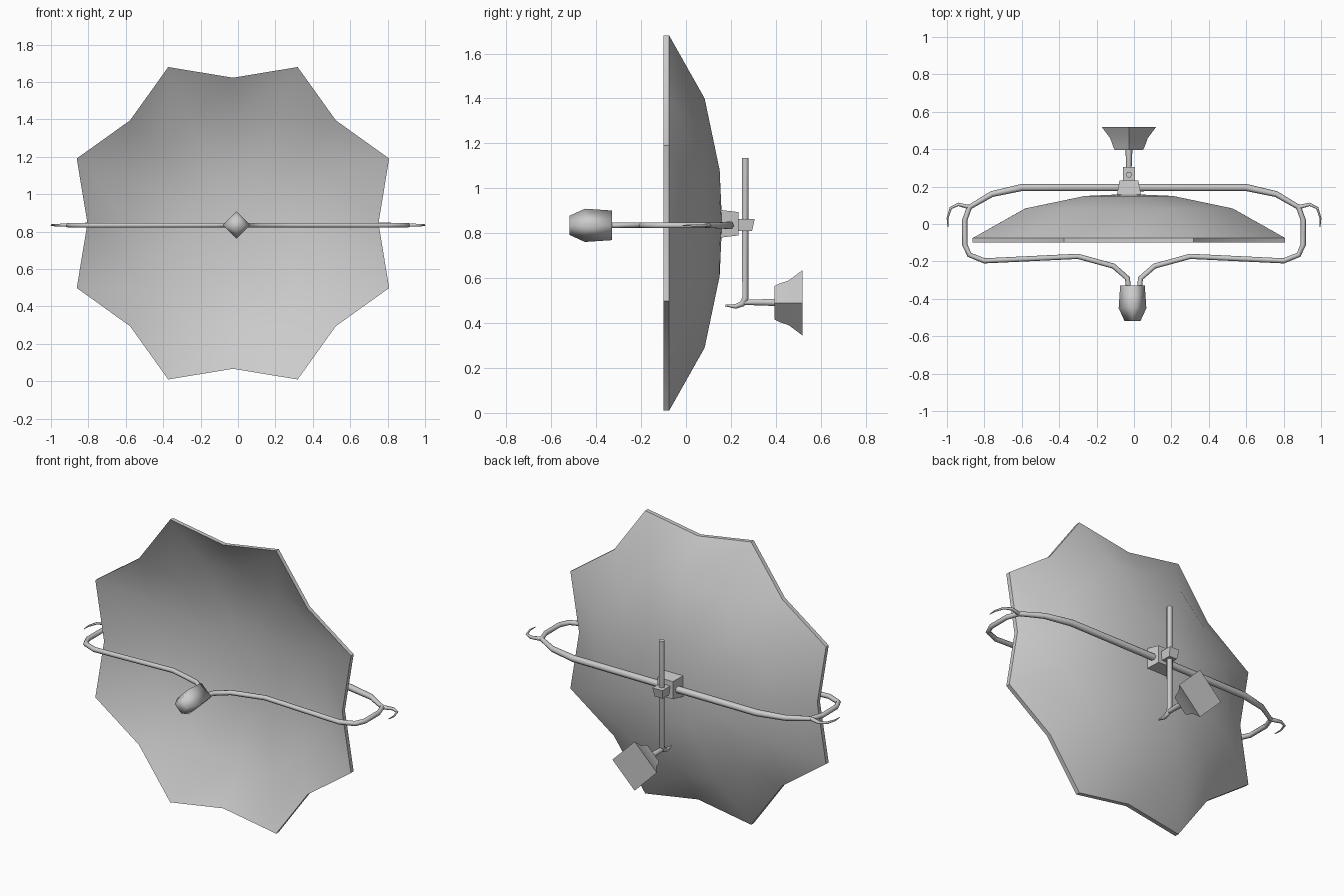
import bpy, bmesh
from math import pi, sin, cos, radians
from mathutils import Vector

if "Cube" in bpy.data.objects:
    bpy.data.objects.remove(bpy.data.objects["Cube"])

grey = bpy.data.materials.new("light_grey")
grey.use_nodes = True
grey.diffuse_color = (0.6, 0.6, 0.6, 1)
grey.node_tree.nodes["Principled BSDF"].inputs["Base Color"].default_value = (0.6, 0.6, 0.6, 1)

CX = -0.027      # centre of the dish and mount
ARM_Z = 0.835    # height of the arms


def finish(obj, angle):
    obj.data.materials.clear()
    obj.data.materials.append(grey)
    bpy.ops.object.select_all(action='DESELECT')
    obj.select_set(True)
    bpy.context.view_layer.objects.active = obj
    bpy.ops.object.shade_smooth_by_angle(angle=radians(angle))
    return obj


def loft(name, rings, angle=30):
    """Closed solid through a list of rings of points."""
    bm = bmesh.new()
    loops = [[bm.verts.new(p) for p in ring] for ring in rings]
    n = len(loops[0])
    for a, b in zip(loops, loops[1:]):
        for i in range(n):
            j = (i + 1) % n
            bm.faces.new((a[i], a[j], b[j], b[i]))
    bm.faces.new(loops[0])
    bm.faces.new(loops[-1])
    bmesh.ops.recalc_face_normals(bm, faces=bm.faces)
    mesh = bpy.data.meshes.new(name)
    bm.to_mesh(mesh)
    bm.free()
    obj = bpy.data.objects.new(name, mesh)
    bpy.context.collection.objects.link(obj)
    return finish(obj, angle)


def diamond(x, y, z, r):
    return [(x + r, y, z), (x, y, z + r), (x - r, y, z), (x, y, z - r)]


def rect_y(x, y, z, w, h):
    return [(x - w, y, z - h), (x + w, y, z - h), (x + w, y, z + h), (x - w, y, z + h)]


def rect_z(x, y, z, w, d):
    return [(x - w, y - d, z), (x + w, y - d, z), (x + w, y + d, z), (x - w, y + d, z)]


def tube(name, points, radii):
    """Round tube along a path, with a radius at each point."""
    curve = bpy.data.curves.new(name, 'CURVE')
    curve.dimensions = '3D'
    curve.bevel_depth = 1
    curve.bevel_resolution = 1
    curve.use_fill_caps = True
    spline = curve.splines.new('POLY')
    spline.points.add(len(points) - 1)
    for p, co, r in zip(spline.points, points, radii):
        p.co = (*co, 1)
        p.radius = r
    obj = bpy.data.objects.new(name, curve)
    bpy.context.collection.objects.link(obj)
    bpy.ops.object.select_all(action='DESELECT')
    obj.select_set(True)
    bpy.context.view_layer.objects.active = obj
    bpy.ops.object.convert(target='MESH')
    return finish(bpy.context.object, 65)


# Star-edged concave dish: tips and notches alternate around the rim
def dish_ring(y, tip, notch):
    ring = []
    for k in range(16):
        a = pi / 8 * (k + 1)
        r = notch if k % 2 else tip
        ring.append((CX + r * cos(a), y, 0.845 + r * sin(a)))
    return ring


profile = [(0.158, 0.06, 0.056), (0.15, 0.254, 0.235), (0.083, 0.6, 0.555), (-0.075, 0.904, 0.778)]
back = [dish_ring(*p) for p in profile]
front = [dish_ring(y - 0.025, a, b) for y, a, b in reversed(profile)]
loft("dish", back + front, 50)

# Feed horn in front of the dish
loft("feed_horn", [diamond(-0.008, y, ARM_Z, r) for y, r in
                   ((-0.33, 0.066), (-0.45, 0.074), (-0.518, 0.043))], 100)

# Mirrored arms and end hooks
front_path = [(0.03, -0.34), (0.035, -0.29), (0.11, -0.225), (0.3, -0.173), (0.8, -0.197),
              (0.88, -0.165), (0.905, -0.11), (0.905, 0.02), (0.88, 0.09)]
back_path = [(0.0, 0.195), (0.6, 0.195), (0.76, 0.16), (0.88, 0.09)]
hook_path = [(0.88, 0.09), (0.94, 0.105), (0.98, 0.085), (0.997, 0.03), (0.995, -0.015)]
for side, s in (("left", 1), ("right", -1)):
    def path(pts):
        return [(s * x, y, ARM_Z) for x, y in pts]
    tube(side + "_front_arm", path(front_path), [0.014] * len(front_path))
    tube(side + "_back_arm", path(back_path), (0.02, 0.019, 0.016, 0.013))
    tube(side + "_hook", path(hook_path), (0.012, 0.009, 0.007, 0.005, 0.002))

# Mount behind the dish
loft("back_bracket", [rect_y(CX, 0.15, 0.842, 0.066, 0.062),
                      rect_y(CX, 0.233, 0.842, 0.05, 0.052)])
loft("pole_clamp", [rect_z(CX, 0.264, 0.81, 0.026, 0.03),
                    rect_z(CX, 0.264, 0.863, 0.032, 0.042)])
tube("pole", [(CX, 0.264, 1.135), (CX, 0.264, 0.51), (CX, 0.25, 0.485),
              (CX, 0.22, 0.474), (CX, 0.175, 0.478)], (0.017, 0.016, 0.015, 0.012, 0.004))
tube("wall_arm", [(CX, 0.26, 0.492), (CX, 0.41, 0.492)], (0.013, 0.019))

# Flared wall base
loft("wall_base", [diamond(CX, y, 0.49, r) for y, r in
                   ((0.395, 0.075), (0.415, 0.085), (0.458, 0.1), (0.518, 0.145))], 30)
